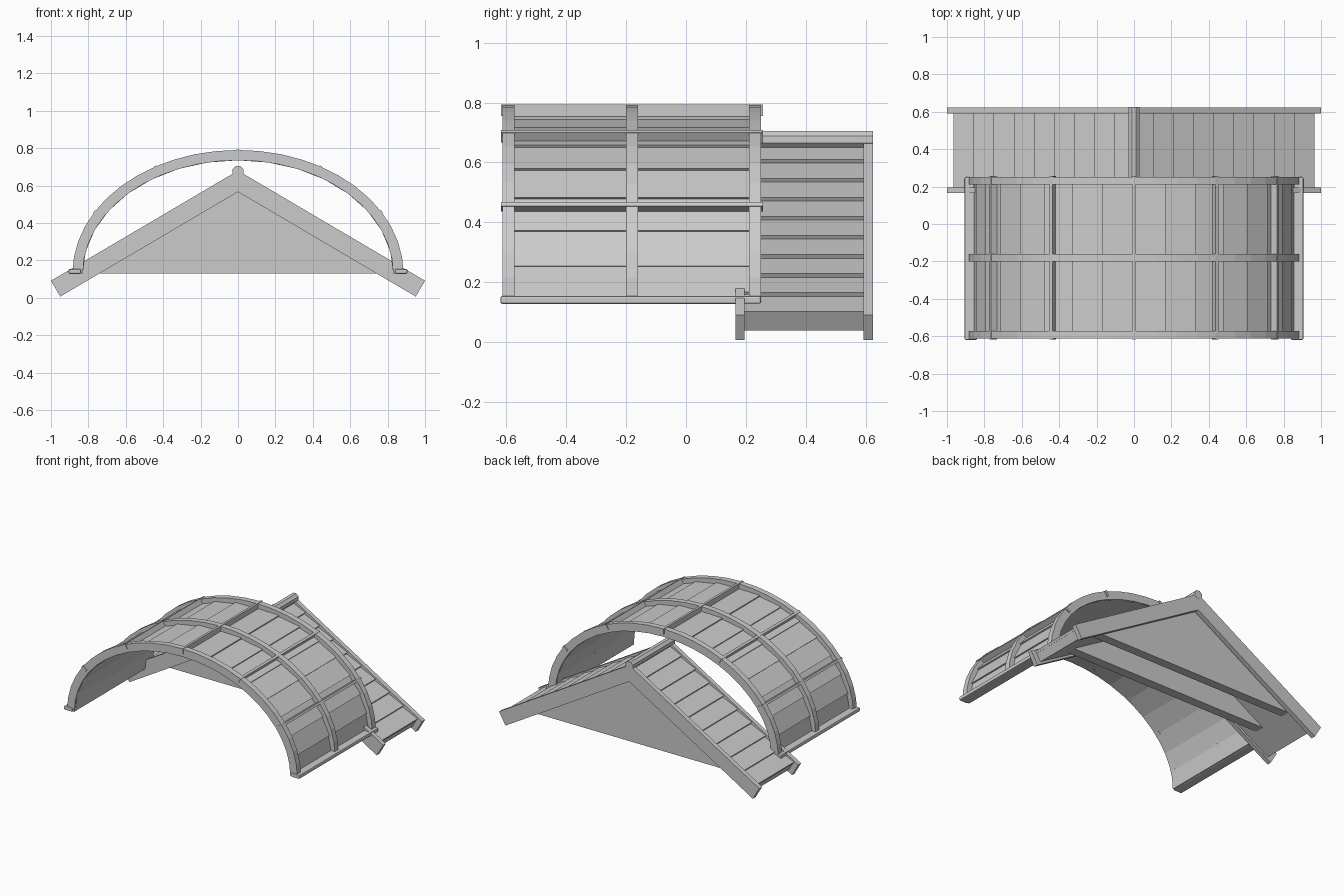
import bpy, bmesh
from math import sin, cos, tan, pi, radians

if "Cube" in bpy.data.objects:
    bpy.data.objects.remove(bpy.data.objects["Cube"])

grey = bpy.data.materials.new("plain_grey")
grey.use_nodes = True
grey.diffuse_color = (0.6, 0.6, 0.6, 1)
grey.node_tree.nodes["Principled BSDF"].inputs["Base Color"].default_value = (0.6, 0.6, 0.6, 1)


def add_prisms(name, profiles, y0, y1, bevel=0):
    """One object from XZ profiles extruded along y."""
    bm = bmesh.new()
    for profile in profiles:
        front = [bm.verts.new((x, y0, z)) for x, z in profile]
        back = [bm.verts.new((x, y1, z)) for x, z in profile]
        bm.faces.new(front)
        bm.faces.new(back[::-1])
        n = len(profile)
        for i in range(n):
            j = (i + 1) % n
            bm.faces.new((front[i], back[i], back[j], front[j]))
    bmesh.ops.recalc_face_normals(bm, faces=bm.faces)
    mesh = bpy.data.meshes.new(name)
    bm.to_mesh(mesh)
    bm.free()
    mesh.materials.append(grey)
    ob = bpy.data.objects.new(name, mesh)
    bpy.context.collection.objects.link(ob)
    if bevel:
        mod = ob.modifiers.new("Bevel", "BEVEL")
        mod.width = bevel
        mod.segments = 2
    return ob


def mirrored(profiles):
    return profiles + [[(-x, z) for x, z in p] for p in profiles]


# Barrel vault: elliptical section, d is the offset from the inner face
BASE = 0.13


def arch(a, d):
    return ((0.83 + d) * cos(a), BASE + (0.605 + d) * sin(a))


# Overlapping vault boards, each with a raised lower lip
step = pi / 16
boards = [[arch(i * step, 0), arch(i * step, 0.03),
           arch((i + 1) * step, 0.021), arch((i + 1) * step, 0)] for i in range(8)]
add_prisms("vault_boards", mirrored(boards), -0.6, 0.24)

# Three arched ribs
angles = [pi * i / 24 for i in range(25)]
rib = [arch(a, 0.055) for a in angles] + [arch(a, 0) for a in reversed(angles)]
for name, y in (("front_rib", -0.612), ("middle_rib", -0.2), ("back_rib", 0.21)):
    add_prisms(name, [rib], y, y + 0.04)

# Long battens over the ribs
battens = []
for deg in (30, 60, 90, 120, 150):
    a = radians(deg)
    (x0, z0), (x1, z1) = arch(a, 0.02), arch(a, 0.058)
    tx, tz = -sin(a) * 0.008, cos(a) * 0.008
    battens.append([(x0 - tx, z0 - tz), (x1 - tx, z1 - tz), (x1 + tx, z1 + tz), (x0 + tx, z0 + tz)])
add_prisms("vault_battens", battens, -0.617, 0.257)

# Base beams under the vault
beam = [(0.84, 0.128), (0.905, 0.128), (0.905, 0.154), (0.84, 0.154)]
add_prisms("base_beams", mirrored([beam]), -0.62, 0.25, 0.006)

# Gable roof: point at distance x from the ridge, d below the slope face
SLOPE = radians(30.5)
APEX = 0.68


def roof(x, d):
    return (x - d * sin(SLOPE), APEX - x * tan(SLOPE) - d * cos(SLOPE))


def drop(d):
    return (0, APEX - d / cos(SLOPE))


# Barge boards at both ends
barge = [drop(0), roof(1, 0), roof(1, 0.098), drop(0.098)]
add_prisms("front_barge_boards", mirrored([barge]), 0.165, 0.195)
add_prisms("back_barge_boards", mirrored([barge]), 0.592, 0.624)

# Overlapping roof boards over a solid slab
slab = [drop(0.024), roof(0.968, 0.024), roof(0.968, 0.083), drop(0.083)]
w = 0.97 / 9
planks = [[roof(i * w, 0.024), roof(i * w, 0.022), roof((i + 1) * w, 0.008),
           roof((i + 1) * w, 0.024)] for i in range(9)]
add_prisms("roof_slab", mirrored([slab]), 0.18, 0.61)
add_prisms("roof_boards", mirrored(planks), 0.18, 0.61)

# Triangular gable walls
half = (APEX - 0.06 - BASE) / tan(SLOPE)
wall = [(-half + 0.04, BASE), (half - 0.04, BASE), (0, APEX - 0.08)]
add_prisms("front_gable_wall", [wall], 0.27, 0.335)
add_prisms("back_gable_wall", [wall], 0.52, 0.583)

# Ridge pole
ridge = [(0.031 * cos(pi * (i + 0.5) / 4), 0.676 + 0.031 * sin(pi * (i + 0.5) / 4)) for i in range(8)]
add_prisms("ridge_pole", [ridge], 0.164, 0.625)
